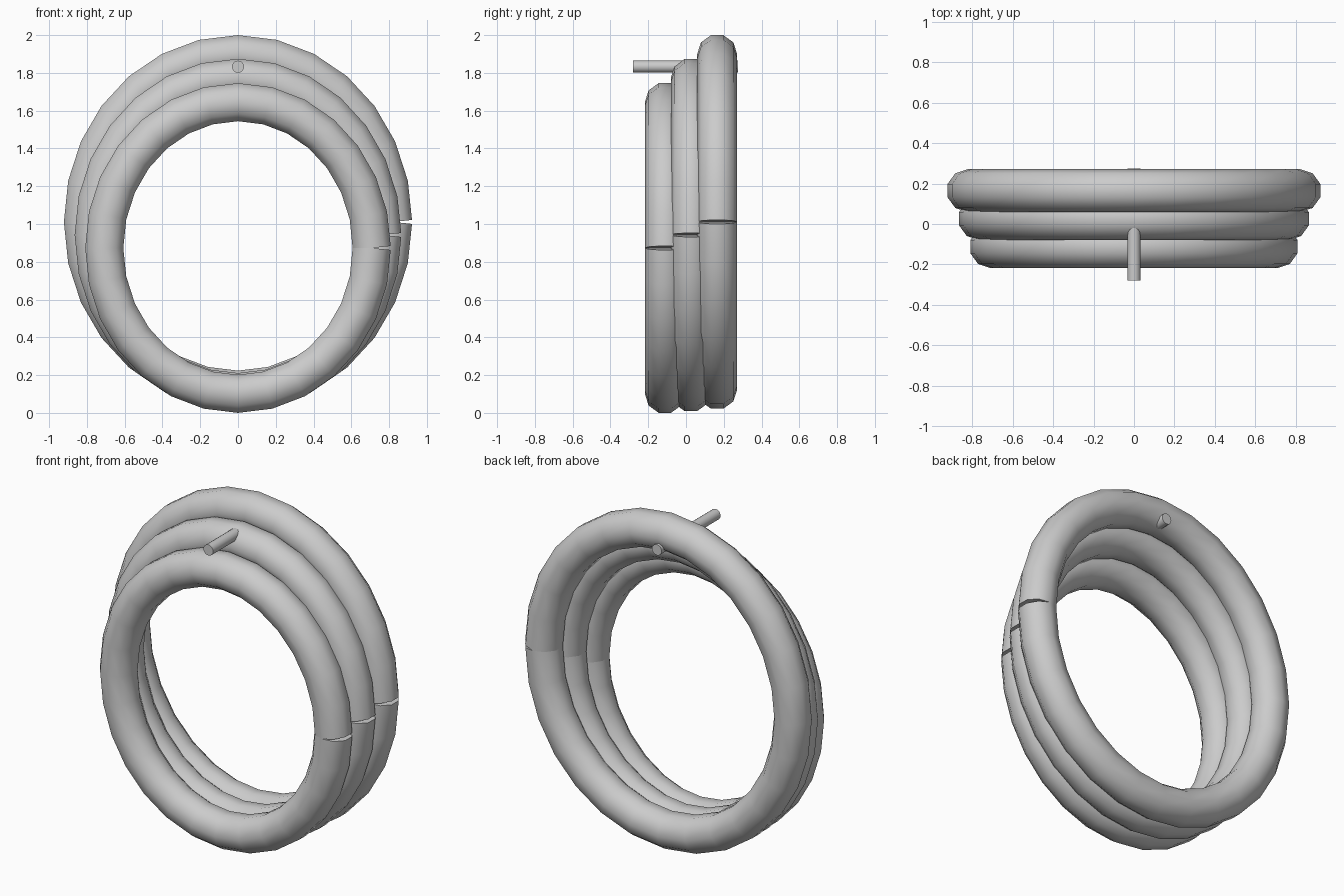
import bpy
from math import sin, cos, pi

if "Cube" in bpy.data.objects:
    bpy.data.objects.remove(bpy.data.objects["Cube"])

SEGMENTS = 28


def coil(name, y, centre_z, rx, rz, tube=0.106):
    """Open elliptical loop of ten-sided tube, its ends meeting at the right side."""
    curve = bpy.data.curves.new(name, 'CURVE')
    curve.dimensions = '3D'
    curve.bevel_depth = tube
    curve.bevel_resolution = 3
    curve.use_fill_caps = True
    path = curve.splines.new('POLY')
    path.points.add(SEGMENTS)
    for i, p in enumerate(path.points):
        a = 2 * pi * i / SEGMENTS
        p.co = (rx * cos(a), y, centre_z + rz * sin(a), 1)
    obj = bpy.data.objects.new(name, curve)
    bpy.context.collection.objects.link(obj)
    bpy.context.view_layer.objects.active = obj
    bpy.ops.object.select_all(action='DESELECT')
    obj.select_set(True)
    bpy.ops.object.convert(target='MESH')
    bpy.ops.object.shade_smooth_by_angle(angle=0.9)


# Three nested coils, growing towards the back
coil("front_coil", -0.112, 0.873, 0.708, 0.772)
coil("middle_coil", 0.026, 0.942, 0.764, 0.832)
coil("back_coil", 0.165, 1.011, 0.821, 0.888)

# Pin passing through the top of the coils
bpy.ops.mesh.primitive_cylinder_add(vertices=16, radius=0.032, depth=0.555,
                                    location=(0, -0.002, 1.833), rotation=(pi / 2, 0, 0))
bpy.context.object.name = "pin"
bpy.ops.object.shade_smooth_by_angle(angle=0.9)
